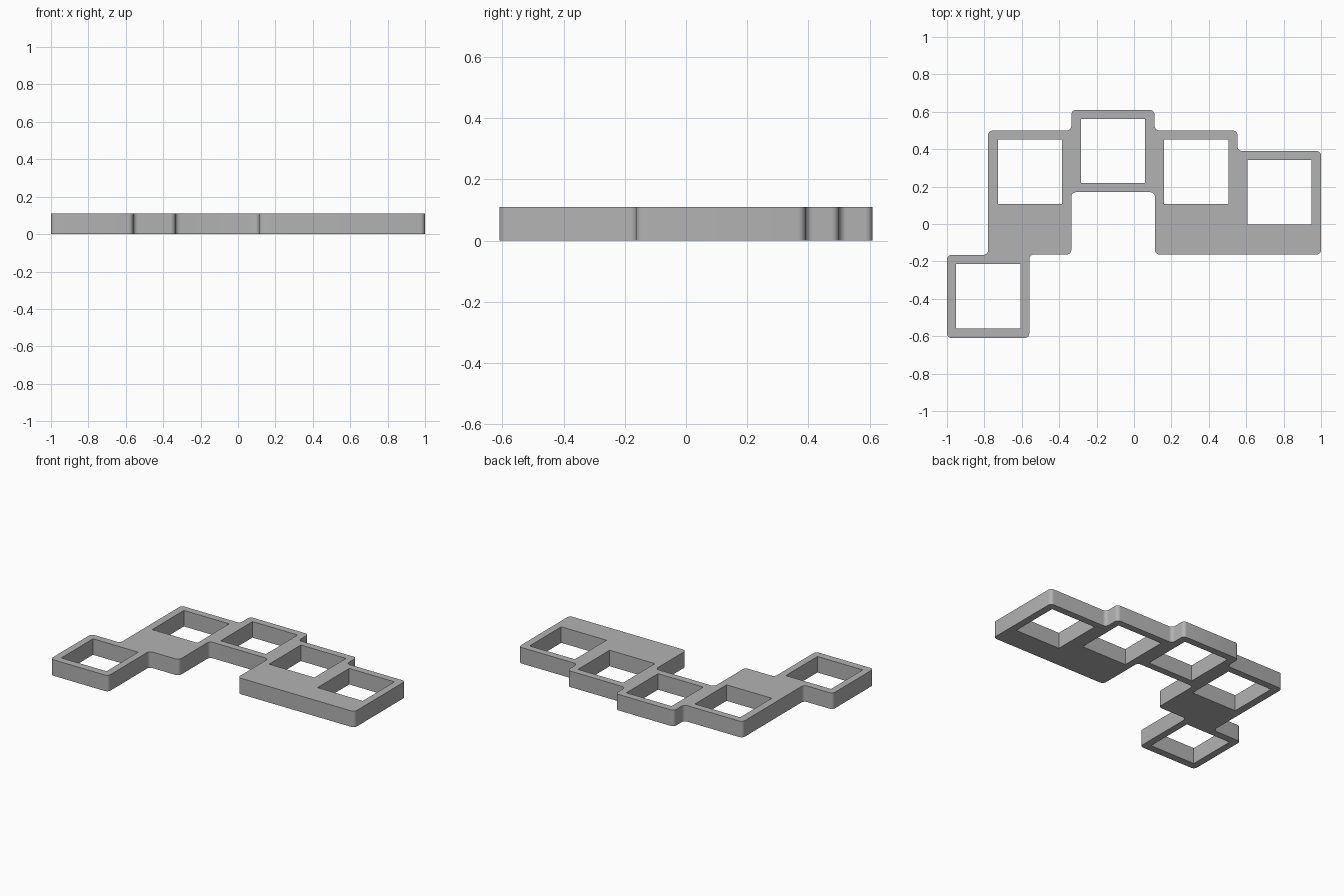
import bpy
import bmesh
import math
from mathutils import Vector

cube = bpy.data.objects.get("Cube")
if cube:
    bpy.data.objects.remove(cube, do_unlink=True)

HEIGHT = 0.11
HOLE = 0.344
RADIUS = 0.025
STEPS = 6

# Plate outline, counter-clockwise
OUTLINE = [(-1, -0.61), (-0.56, -0.61), (-0.56, -0.163), (-0.335, -0.163),
           (-0.335, 0.17), (0.112, 0.17), (0.112, -0.163), (1, -0.163),
           (1, 0.39), (0.553, 0.39), (0.553, 0.5), (0.11, 0.5),
           (0.11, 0.61), (-0.335, 0.61), (-0.335, 0.5), (-0.78, 0.5),
           (-0.78, -0.165), (-1, -0.165)]
HOLE_CENTRES = [(-0.78, -0.387), (-0.556, 0.28), (-0.112, 0.39),
                (0.333, 0.28), (0.778, 0.17)]


def rounded(points, radius):
    """Replace every right-angled corner by a quarter arc."""
    result = []
    for i, p in enumerate(points):
        corner = Vector(p)
        a = (Vector(points[i - 1]) - corner).normalized() * radius
        b = (Vector(points[(i + 1) % len(points)]) - corner).normalized() * radius
        for k in range(STEPS + 1):
            t = math.pi / 2 * k / STEPS
            result.append(corner + a * (1 - math.sin(t)) + b * (1 - math.cos(t)))
    return result


def add_loop(bm, points):
    verts = [bm.verts.new((p[0], p[1], 0)) for p in points]
    return [bm.edges.new((v, verts[i - 1])) for i, v in enumerate(verts)]


# Plate profile with square key openings
bm = bmesh.new()
edges = add_loop(bm, rounded(OUTLINE, RADIUS))
h = HOLE / 2
for x, y in HOLE_CENTRES:
    edges += add_loop(bm, [(x - h, y - h), (x + h, y - h), (x + h, y + h), (x - h, y + h)])
bmesh.ops.triangle_fill(bm, edges=edges, use_beauty=True, normal=(0, 0, 1))

# Thickness
top = bmesh.ops.extrude_face_region(bm, geom=bm.faces[:], use_keep_orig=True)
bmesh.ops.translate(bm, vec=(0, 0, HEIGHT),
                    verts=[g for g in top["geom"] if isinstance(g, bmesh.types.BMVert)])
bmesh.ops.recalc_face_normals(bm, faces=bm.faces[:])

mesh = bpy.data.meshes.new("key_plate")
bm.to_mesh(mesh)
bm.free()

# Plain grey
grey = bpy.data.materials.new("grey")
grey.use_nodes = True
colour = (0.45, 0.45, 0.45, 1)
grey.diffuse_color = colour
grey.node_tree.nodes["Principled BSDF"].inputs["Base Color"].default_value = colour
mesh.materials.append(grey)

plate = bpy.data.objects.new("key_plate", mesh)
bpy.context.collection.objects.link(plate)
bpy.ops.object.select_all(action="DESELECT")
plate.select_set(True)
bpy.context.view_layer.objects.active = plate
bpy.ops.object.shade_smooth_by_angle(angle=math.radians(30))
